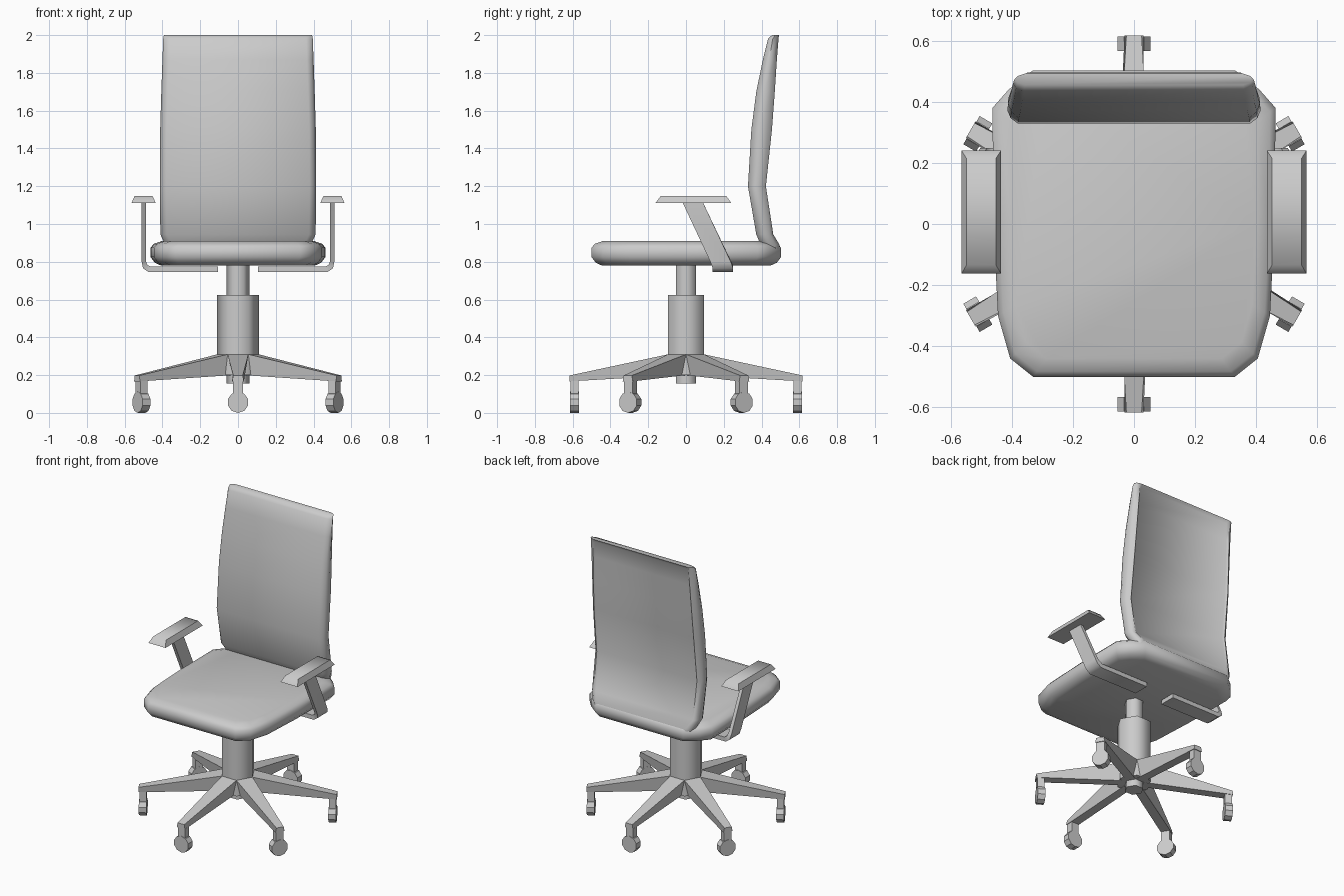
import bpy, bmesh
from math import radians, cos, sin, tau
from mathutils import Matrix

if "Cube" in bpy.data.objects:
    bpy.data.objects.remove(bpy.data.objects["Cube"])


def loft(name, rings, angle=35, matrix=None):
    """Skin a list of equal-length closed rings, cap both ends."""
    bm = bmesh.new()
    rows = [[bm.verts.new(p) for p in ring] for ring in rings]
    n = len(rows[0])
    for a, b in zip(rows, rows[1:]):
        for i in range(n):
            j = (i + 1) % n
            bm.faces.new((a[i], a[j], b[j], b[i]))
    bm.faces.new(rows[0][::-1])
    bm.faces.new(rows[-1])
    if matrix:
        bm.transform(matrix)
    bmesh.ops.recalc_face_normals(bm, faces=bm.faces)
    me = bpy.data.meshes.new(name)
    bm.to_mesh(me)
    bm.free()
    for p in me.polygons:
        p.use_smooth = True
    me.set_sharp_from_angle(angle=radians(angle))
    ob = bpy.data.objects.new(name, me)
    bpy.context.collection.objects.link(ob)
    return ob


def mirror_x(ob):
    ob.modifiers.new("mirror", "MIRROR").use_axis[0] = True


def prism(name, r, z0, z1, sides=6):
    """Upright column with a corner on the x axis."""
    ring = [(r * cos(tau * i / sides), r * sin(tau * i / sides)) for i in range(sides)]
    return loft(name, [[(x, y, z) for x, y in ring] for z in (z0, z1)], 65)


# Seat cushion: rounded-corner outline stacked with a soft edge
half = [(.33, -.5), (.405, -.44), (.445, -.3), (.46, 0), (.463, .38), (.41, .44), (.33, .503)]
outline = half + [(-x, y) for x, y in reversed(half)]
seat_rows = [(.78, .055), (.795, .022), (.825, 0), (.875, 0), (.895, .018), (.91, .06)]
loft("seat", [[(x * (1 - d / .46), y * (1 - d / .5), z) for x, y in outline]
              for z, d in seat_rows], 65)

# Backrest: rounded front and sides, thin rim and slightly recessed rear panel
back_rows = [  # z, front y, rear y, half width, panel recess
    (.85, .42, .49, .37, 0), (.89, .395, .495, .385, 0), (.945, .372, .462, .411, .006),
    (1.2, .328, .423, .414, .012), (1.5, .346, .455, .412, .012), (1.7, .372, .47, .406, .012),
    (1.87, .407, .481, .40, .012), (1.98, .434, .49, .396, .012), (2.0, .455, .492, .392, 0)]
rings = []
for z, f, b, w, r in back_rows:
    d = b - f
    right = [(w - .035, f), (w - .01, f + .2 * d), (w, f + .45 * d),
             (w - .012, f + .8 * d), (w - .035, b), (w - .048, b - r)]
    rings.append([(x, y, z) for x, y in right] + [(-x, y, z) for x, y in reversed(right)])
loft("backrest", rings, 60)

# Central column and hub
prism("gas_lift", .06, .6, .79)
prism("column", .11, .305, .625)
prism("hub", .11, .2, .31)
prism("hub_bottom", .06, .155, .21)

# Six tapered legs, each with stem and caster wheel
for k in range(6):
    turn = Matrix.Rotation(radians(30 + 60 * k), 4, 'Z')
    loft("leg", [
        [(.095, -.055, .31), (.095, .055, .31), (.05, .029, .2), (.05, -.029, .2)],
        [(.617, -.025, .198), (.617, .025, .198), (.617, .031, .167), (.617, -.031, .167)],
    ], 20, turn)
    loft("caster_stem", [[(.568, -.027, z), (.612, -.027, z), (.612, .027, z), (.568, .027, z)]
                         for z in (.07, .18)], 20, turn)
    wheel = [(.056 * sin(tau * i / 10), .056 - .056 * cos(tau * i / 10)) for i in range(10)]
    loft("caster_wheel", [[(r, y, z) for y, z in wheel] for r in (.566, .614)], 30, turn)

# Armrest pads: bevelled upwards on all sides
pad = loft("armrest_pad", [
    [(x0, y0, z), (x1, y0, z), (x1, y1, z), (x0, y1, z)]
    for z, x0, x1, y0, y1 in ((1.11, .435, .564, -.162, .24), (1.148, .452, .548, -.134, .214))], 60)
mirror_x(pad)

# Slanted arm brackets bending under the seat: outer x, z / inner x, z / y of strip centre
path = [(.51, 1.12, .488, 1.12, .033), (.51, .8, .488, .805, .183),
        (.503, .766, .481, .785, .195), (.475, .746, .465, .775, .195),
        (.105, .746, .105, .775, .195)]
bracket = loft("armrest_bracket", [
    [(ox, y - .054, oz), (ox, y + .054, oz), (ix, y + .054, iz), (ix, y - .054, iz)]
    for ox, oz, ix, iz, y in path], 50)
mirror_x(bracket)
